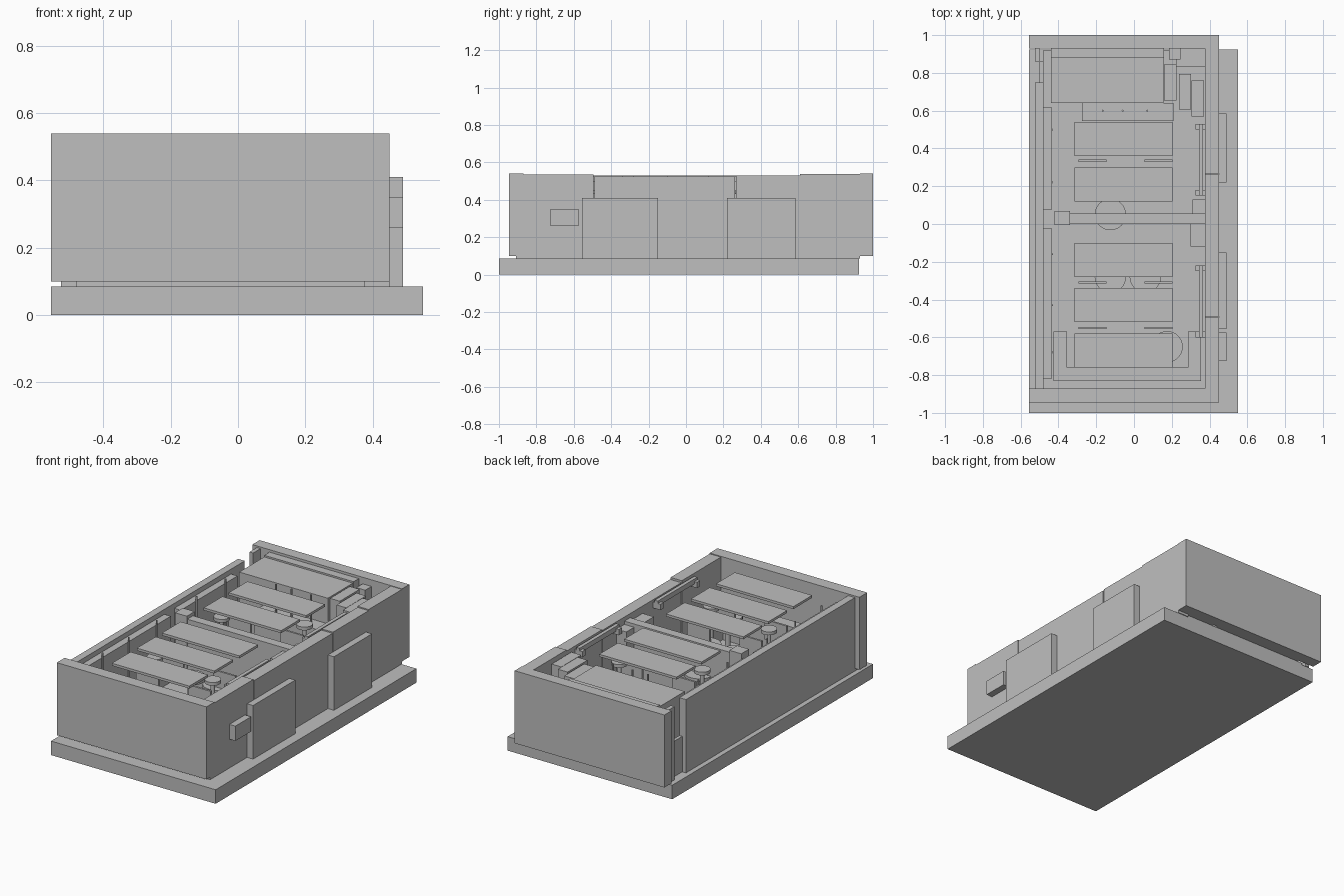
import bpy

default = bpy.data.objects.get("Cube")
if default:
    bpy.data.objects.remove(default, do_unlink=True)

grey = bpy.data.materials.new("plain_grey")
grey.use_nodes = True
colour = (0.52, 0.52, 0.52, 1)
grey.diffuse_color = colour
grey.node_tree.nodes["Principled BSDF"].inputs["Base Color"].default_value = colour


def box(name, x, y, z):
    """Box spanning three (low, high) ranges."""
    spans = (x, y, z)
    bpy.ops.mesh.primitive_cube_add(size=1, location=[(a + b) / 2 for a, b in spans])
    ob = bpy.context.object
    ob.name = name
    ob.scale = [b - a for a, b in spans]
    ob.data.materials.append(grey)
    return ob


def disc(name, x, y, low, high, radius, sides=32):
    """Upright cylinder with smooth sides."""
    bpy.ops.mesh.primitive_cylinder_add(vertices=sides, radius=radius, depth=high - low,
                                        location=(x, y, (low + high) / 2))
    ob = bpy.context.object
    ob.name = name
    ob.data.materials.append(grey)
    bpy.ops.object.shade_smooth_by_angle()
    return ob


GROUND = 0.085
FLOOR = 0.1
TOP = 0.53

# Ground slab and room floor
box("ground_slab", (-0.555, 0.55), (-1, 0.925), (0, GROUND))
box("room_floor", (-0.48, 0.38), (-0.875, 0.92), (GROUND - 0.01, FLOOR))

# Outer walls
box("front_wall", (-0.555, 0.45), (-0.945, -0.87), (FLOOR, 0.54))
box("back_wall", (-0.555, 0.45), (0.93, 1), (FLOOR, 0.54))
box("right_wall", (-0.525, -0.48), (-0.91, 0.75), (GROUND, TOP))
box("right_door_jamb", (-0.525, -0.5), (0.86, 0.93), (GROUND, TOP))
box("right_door_sill", (-0.5, -0.48), (0.75, 0.86), (GROUND, 0.3))
for name, y, top in (("front", (-0.91, -0.495), 0.535),
                     ("middle", (-0.49, 0.263), 0.525),
                     ("back", (0.268, 0.93), TOP)):
    box("left_wall_" + name, (0.375, 0.45), y, (GROUND, top))
box("left_wall_cap", (0.375, 0.45), (0.61, 0.93), (TOP, 0.537))

# Raised plates and small box on the outside
for name, y in (("front", (-0.555, -0.15)), ("back", (0.22, 0.585))):
    box("outer_plate_" + name, (0.45, 0.49), y, (GROUND, 0.41))
box("outer_unit", (0.45, 0.49), (-0.725, -0.575), (0.26, 0.35))

# Inner lining along the right wall with thin poles
for name, y in (("front", (-0.82, -0.02)), ("back", (0.075, 0.62))):
    box("wall_lining_" + name, (-0.48, -0.437), y, (FLOOR, 0.5))
for y in (-0.68, -0.43, -0.16, 0.22, 0.5):
    disc("lining_pole", -0.433, y, FLOOR, TOP, 0.005, 12)

# Partition with posts
box("partition", (-0.42, 0.375), (0, 0.055), (FLOOR, 0.5))
box("partition_post_right", (-0.42, -0.34), (-0.005, 0.07), (FLOOR, 0.52))
box("partition_post_front", (0.3, 0.375), (-0.12, 0), (FLOOR, 0.48))
box("partition_post_back", (0.31, 0.375), (0.055, 0.13), (FLOOR, 0.48))

# Long flat panels over both rooms
for y in (-0.76, -0.52, -0.28, 0.12, 0.36):
    box("flat_panel", (-0.315, 0.205), (y, y + 0.18), (0.515, TOP))

# Upright seat backs between the panels
for y in (-0.55, -0.31, 0.335):
    for x in (-0.295, 0.055):
        box("seat_back", (x, x + 0.15), (y - 0.006, y + 0.006), (0.3, 0.42))

# Round tables and small stools
for x, y in ((-0.125, 0.05), (-0.125, -0.28), (0.06, -0.28), (0.175, -0.65)):
    disc("round_table_top", x, y, 0.3, 0.32, 0.083)
    disc("round_table_leg", x, y, FLOOR, 0.3, 0.015, 16)
for x, y in ((0.16, 0.41), (-0.27, 0.23), (0.16, -0.47), (-0.27, -0.41)):
    disc("stool_seat", x, y, 0.43, 0.45, 0.045)
    disc("stool_leg", x, y, FLOOR, 0.43, 0.012, 16)

# U-shaped bench in the front room
box("bench_front", (-0.425, 0.355), (-0.83, -0.76), (FLOOR, 0.3))
box("bench_right", (-0.425, -0.355), (-0.76, -0.57), (FLOOR, 0.3))
box("bench_left", (0.285, 0.355), (-0.76, -0.57), (FLOOR, 0.3))

# Cabinet, counter and stepped units at the back
box("back_cabinet", (-0.44, 0.155), (0.64, 0.88), (FLOOR, 0.515))
box("cabinet_rail", (-0.44, 0.16), (0.88, 0.93), (FLOOR, 0.525))
box("counter", (-0.275, 0.21), (0.545, 0.64), (FLOOR, 0.36))
for x in (-0.165, -0.06, 0.07):
    disc("counter_pole", x, 0.6, 0.36, TOP, 0.005, 12)
for x, y in ((0.16, 0.655), (0.238, 0.605), (0.305, 0.57)):
    box("stepped_unit", (x, x + 0.065), (y, y + 0.19), (FLOOR, 0.51))
box("corner_shelf", (0.225, 0.375), (0.83, 0.93), (FLOOR, 0.42))
box("corner_block", (0.185, 0.245), (0.87, 0.93), (FLOOR, 0.5))

# Hanging rails on the left wall with end brackets
for y in (-0.6, 0.15):
    box("wall_rail", (0.343, 0.365), (y, y + 0.38), (0.495, 0.525))
    for end in (y, y + 0.35):
        box("rail_bracket", (0.325, 0.376), (end, end + 0.03), (0.475, 0.51))
